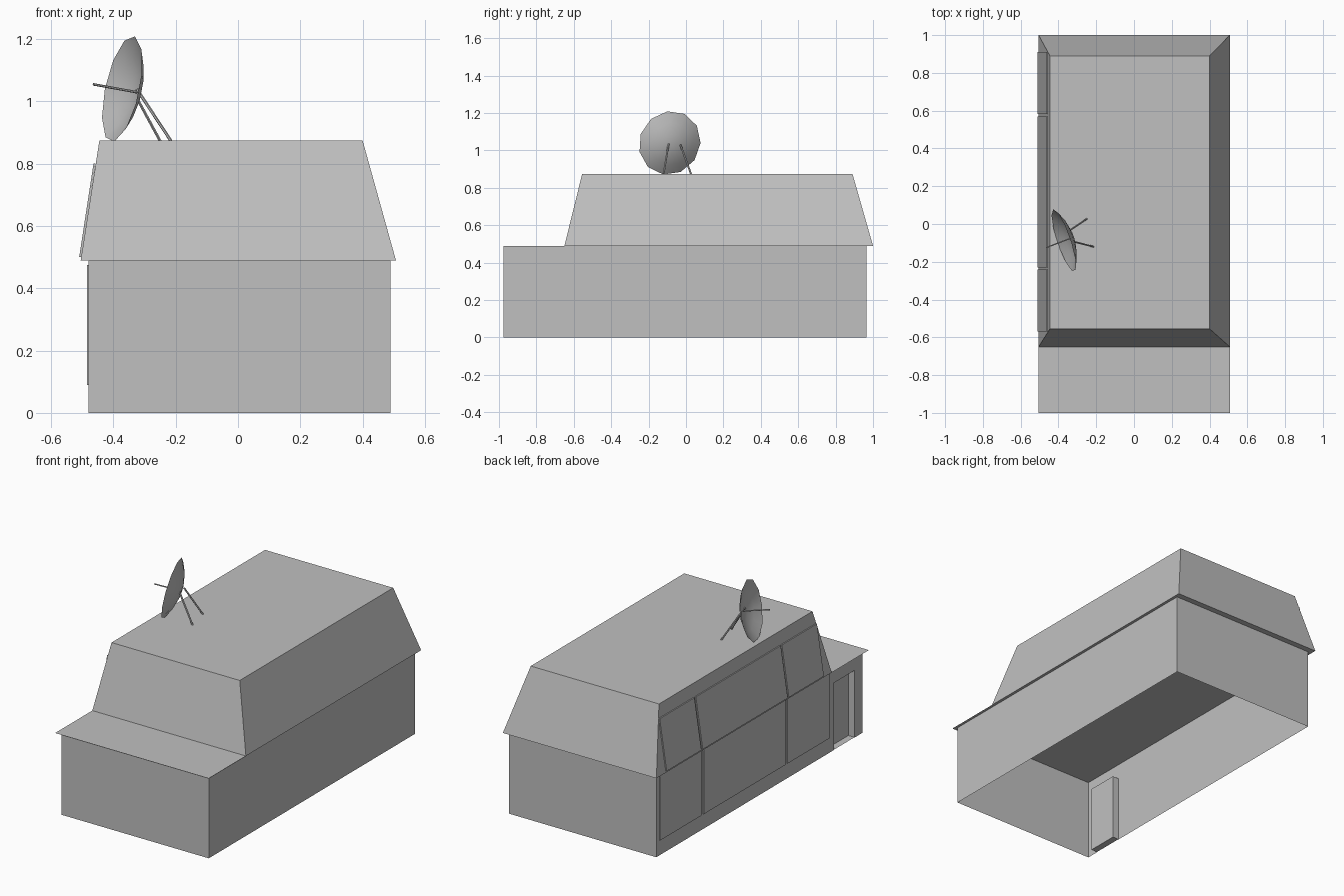
import bpy, bmesh, math
from mathutils import Vector

cube = bpy.data.objects.get("Cube")
if cube:
    bpy.data.objects.remove(cube, do_unlink=True)

grey = bpy.data.materials.new("plain_grey")
grey.use_nodes = True
colour = (0.53, 0.53, 0.53, 1)
grey.diffuse_color = colour
grey.node_tree.nodes["Principled BSDF"].inputs["Base Color"].default_value = colour


def finish(name, bm, smooth=False):
    bmesh.ops.remove_doubles(bm, verts=bm.verts, dist=1e-5)
    bmesh.ops.recalc_face_normals(bm, faces=bm.faces)
    mesh = bpy.data.meshes.new(name)
    bm.to_mesh(mesh)
    bm.free()
    mesh.materials.append(grey)
    obj = bpy.data.objects.new(name, mesh)
    bpy.context.collection.objects.link(obj)
    if smooth:
        mesh.shade_smooth()
    return obj


def face(bm, *points):
    return bm.faces.new([bm.verts.new(p) for p in points])


def rect(x0, x1, y0, y1, z):
    return [(x0, y0, z), (x1, y0, z), (x1, y1, z), (x0, y1, z)]


def bridge(bm, low, high, skip=()):
    """Side faces between two loops of corners."""
    n = len(low)
    for i in range(n):
        if i not in skip:
            j = (i + 1) % n
            face(bm, low[i], low[j], high[j], high[i])


# Walls: open below, the left wall broken by a door recess
LEFT, RIGHT, FRONT, BACK, EAVE = -0.48, 0.49, -0.975, 0.965, 0.49
DOOR_FRONT, DOOR_BACK, DOOR_TOP, DOOR_X = -0.90, -0.71, 0.40, -0.44
bm = bmesh.new()
bridge(bm, rect(LEFT, RIGHT, FRONT, BACK, 0), rect(LEFT, RIGHT, FRONT, BACK, EAVE), skip=(3,))
for y0, y1, z0 in ((FRONT, DOOR_FRONT, 0), (DOOR_FRONT, DOOR_BACK, DOOR_TOP), (DOOR_BACK, BACK, 0)):
    face(bm, (LEFT, y1, z0), (LEFT, y0, z0), (LEFT, y0, EAVE), (LEFT, y1, EAVE))
sill = rect(LEFT, DOOR_X, DOOR_FRONT, DOOR_BACK, 0.002)
head = rect(LEFT, DOOR_X, DOOR_FRONT, DOOR_BACK, DOOR_TOP)
bridge(bm, sill, head, skip=(3,))
face(bm, *sill)
face(bm, *head)
finish("walls", bm)

# Ceiling sheet with overhanging eaves, also the front terrace
bm = bmesh.new()
face(bm, *rect(-0.505, 0.507, -1, 1, EAVE))
finish("eaves", bm)

# Tapered upper storey
bm = bmesh.new()
top = rect(-0.445, 0.40, -0.555, 0.89, 0.875)
bridge(bm, rect(-0.505, 0.507, -0.65, 1, EAVE), top)
face(bm, *top)
finish("upper_storey", bm)


# Thin cladding panels on the left side
def panel(name, y0, y1, foot, crown, depth):
    bm = bmesh.new()
    (xa, za), (xb, zb) = foot, crown
    inner = [(xa, y0, za), (xa, y1, za), (xb, y1, zb), (xb, y0, zb)]
    outer = [(x - depth, y, z) for x, y, z in inner]
    bridge(bm, inner, outer)
    face(bm, *outer)
    face(bm, *inner)
    finish(name, bm)


for i, (y0, y1) in enumerate(((0.545, 0.937), (-0.244, 0.525), (-0.656, -0.263))):
    panel(f"lower_panel_{i + 1}", y0, y1, (LEFT, 0.09), (LEFT, 0.475), 0.005)
for i, (y0, y1) in enumerate(((0.583, 0.91), (-0.23, 0.57), (-0.57, -0.24))):
    panel(f"upper_panel_{i + 1}", y0, y1, (-0.503, 0.50), (-0.457, 0.80), 0.007)

# Dish: shallow bowl facing left and a little upward
axis = Vector((-0.92, -0.31, 0.2)).normalized()
side = axis.cross(Vector((0, 0, 1))).normalized()
up = side.cross(axis)
rim_centre = Vector((-0.372, -0.087, 1.04))
SIDES, RADIUS, DEPTH = 11, 0.174, 0.052
bm = bmesh.new()
rings = []
for t in (0.33, 0.67, 1):
    ring = []
    for k in range(SIDES):
        a = math.tau * k / SIDES
        spoke = side * math.cos(a) + up * math.sin(a)
        ring.append(bm.verts.new(rim_centre + spoke * RADIUS * t - axis * DEPTH * (1 - t * t)))
    rings.append(ring)
apex = bm.verts.new(rim_centre - axis * DEPTH)
for k in range(SIDES):
    j = (k + 1) % SIDES
    bm.faces.new((apex, rings[0][k], rings[0][j]))
    for a, b in zip(rings, rings[1:]):
        bm.faces.new((a[k], b[k], b[j], a[j]))
finish("dish", bm, smooth=True)


# Feed rod and the two legs of the dish
def rod(name, start, end, radius):
    a, b = Vector(start), Vector(end)
    bm = bmesh.new()
    bmesh.ops.create_cone(bm, cap_ends=True, segments=6, radius1=radius, radius2=radius, depth=(b - a).length)
    turn = (b - a).to_track_quat("Z", "Y").to_matrix()
    bmesh.ops.rotate(bm, verts=bm.verts, matrix=turn)
    bmesh.ops.translate(bm, verts=bm.verts, vec=(a + b) / 2)
    finish(name, bm)


rod("feed_rod", rim_centre - axis * DEPTH, (-0.465, -0.125, 1.055), 0.004)
rod("dish_leg_left", (-0.335, -0.03, 1.03), (-0.25, 0.027, 0.873), 0.005)
rod("dish_leg_right", (-0.325, -0.092, 1.04), (-0.215, -0.12, 0.873), 0.005)
